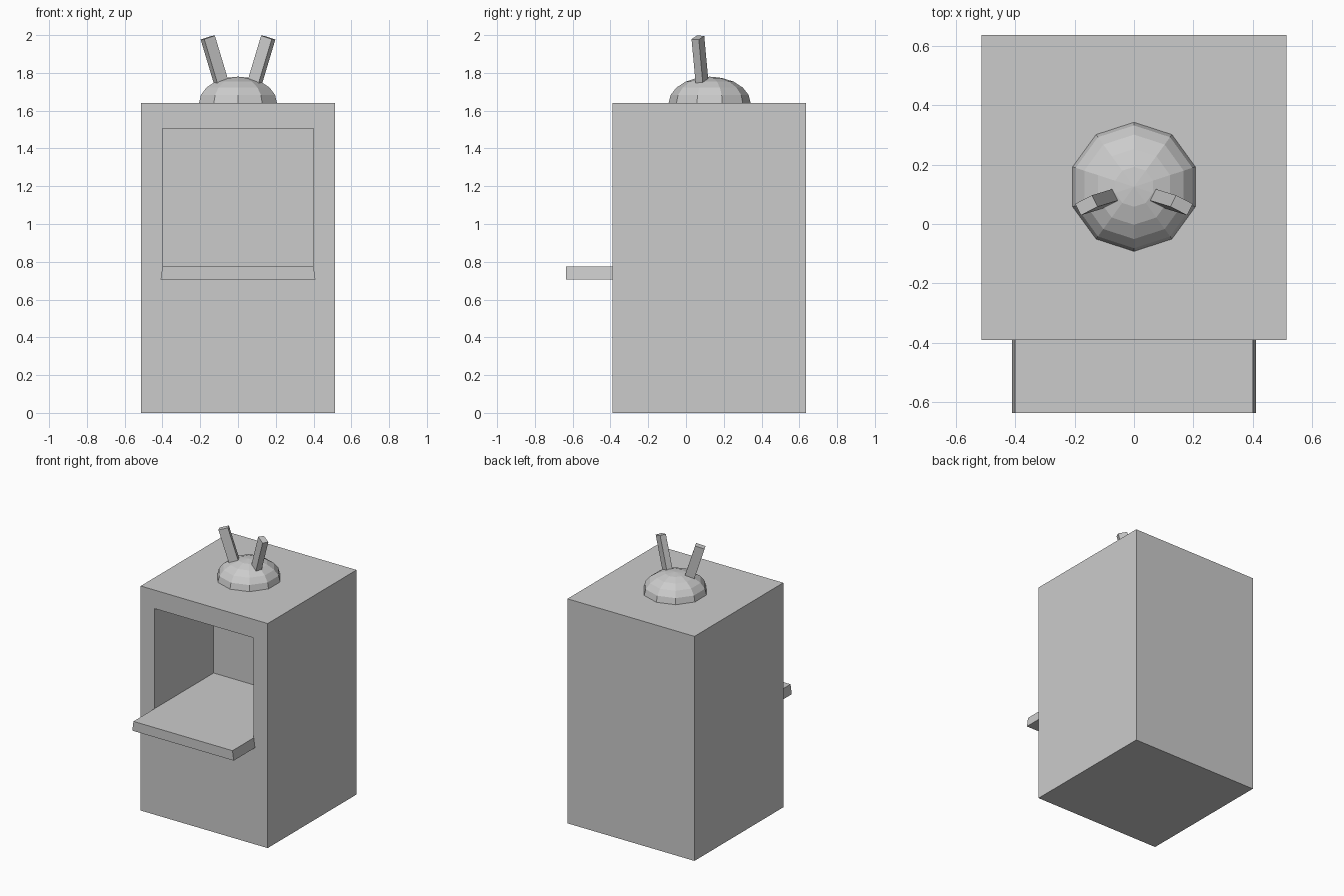
import bpy, bmesh
from mathutils import Vector, Matrix

if "Cube" in bpy.data.objects:
    bpy.data.objects.remove(bpy.data.objects["Cube"])


def make_object(name, bm):
    bmesh.ops.recalc_face_normals(bm, faces=bm.faces)
    mesh = bpy.data.meshes.new(name)
    bm.to_mesh(mesh)
    bm.free()
    obj = bpy.data.objects.new(name, mesh)
    bpy.context.collection.objects.link(obj)
    return obj


def box(lo, hi):
    bm = bmesh.new()
    lo, hi = Vector(lo), Vector(hi)
    size = Matrix.Diagonal((*(hi - lo), 1))
    bmesh.ops.create_cube(bm, size=1, matrix=Matrix.Translation((lo + hi) / 2) @ size)
    return bm


FRONT, BACK, NICHE_BACK = -0.39, 0.635, 0.29
TOP = 1.64

# Cabinet: box with the front face inset and pushed in to form a niche
bm = box((-0.513, FRONT, 0), (0.513, BACK, TOP))
bm.normal_update()
face = min(bm.faces, key=lambda f: f.calc_center_median().y)
bmesh.ops.inset_individual(bm, faces=[face], thickness=0.1)
for v in face.verts:
    v.co.x = 0.40 if v.co.x > 0 else -0.40
    v.co.z = 1.505 if v.co.z > TOP / 2 else 0.74
niche = bmesh.ops.extrude_discrete_faces(bm, faces=[face])["faces"][0]
for v in niche.verts:
    v.co.y = NICHE_BACK
make_object("cabinet", bm)

# Shelf: floor of the niche that sticks out in front, slightly wider below
bm = box((-0.40, -0.635, 0.705), (0.40, NICHE_BACK, 0.775))
for v in bm.verts:
    if v.co.z < 0.74:
        v.co.x *= 1.025
make_object("shelf", bm)

# Dome: upper half of a flattened ten-sided sphere
bm = bmesh.new()
bmesh.ops.create_uvsphere(bm, u_segments=10, v_segments=10, radius=1)
bmesh.ops.delete(bm, geom=[v for v in bm.verts if v.co.z < -0.01], context='VERTS')
bmesh.ops.transform(bm, verts=bm.verts, matrix=Matrix.Translation((0, 0.125, TOP))
                    @ Matrix.Diagonal((0.217, 0.217, 0.14, 1)))
make_object("dome", bm)

# Antennae: leaning, twisted bars mirrored across the middle
axis = Vector((0.072, -0.022, 0.24)).normalized()
side = Vector((0.057, -0.028, 0))
side = (side - axis * side.dot(axis)).normalized()
frame = Matrix((side, axis.cross(side), axis)).transposed().to_4x4()
bm = box((-0.033, -0.0215, -0.31), (0.033, 0.0215, 0))
bmesh.ops.transform(bm, verts=bm.verts,
                    matrix=Matrix.Translation((0.16, 0.063, 1.987)) @ frame)
antennae = make_object("antennae", bm)
antennae.modifiers.new("mirror", 'MIRROR').use_axis = (True, False, False)
